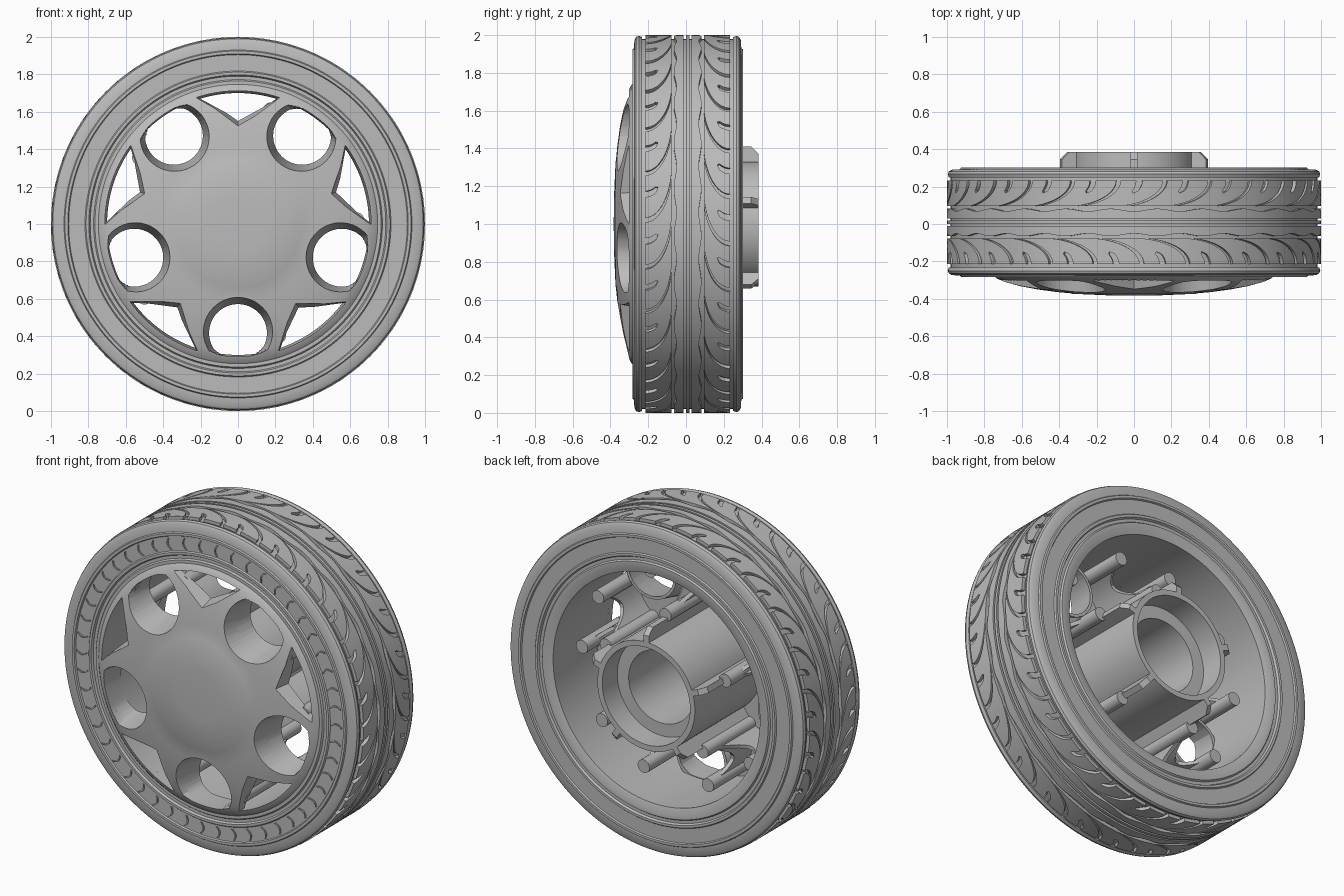
import bpy, bmesh
from math import sin, cos, pi, radians, hypot

cube = bpy.data.objects.get("Cube")
if cube:
    bpy.data.objects.remove(cube)

grey = bpy.data.materials.new("plain_grey")
grey.use_nodes = True
grey.diffuse_color = (0.5, 0.5, 0.5, 1)
grey.node_tree.nodes["Principled BSDF"].inputs["Base Color"].default_value = (0.5, 0.5, 0.5, 1)

SEG = 144
SPOKES = [radians(90 + 72 * k) for k in range(5)]   # triangular windows
HOLES = [a + radians(36) for a in SPOKES]           # round windows


def pt(r, a, y):
    return (r * cos(a), y, 1 + r * sin(a))


def local(a, u, v, y):
    """u runs outward along angle a, v runs across it."""
    return (u * cos(a) - v * sin(a), y, 1 + u * sin(a) + v * cos(a))


def finish(name, bm, smooth=True):
    bmesh.ops.recalc_face_normals(bm, faces=bm.faces[:])
    mesh = bpy.data.meshes.new(name)
    bm.to_mesh(mesh)
    bm.free()
    mesh.materials.append(grey)
    ob = bpy.data.objects.new(name, mesh)
    bpy.context.collection.objects.link(ob)
    if smooth:
        shade(ob)
    return ob


def shade(ob):
    bpy.ops.object.select_all(action='DESELECT')
    ob.select_set(True)
    bpy.context.view_layer.objects.active = ob
    bpy.ops.object.shade_smooth_by_angle(angle=radians(30))


def revolve(name, profile):
    """Spin a closed (radius, y) outline about the axle."""
    bm = bmesh.new()
    rings = [[bm.verts.new(pt(r, 2 * pi * i / SEG, y)) for r, y in profile] for i in range(SEG)]
    n = len(profile)
    for i in range(SEG):
        a, b = rings[i], rings[(i + 1) % SEG]
        for j in range(n):
            k = (j + 1) % n
            if profile[j][0] or profile[k][0]:
                bm.faces.new((a[j], a[k], b[k], b[j]))
    bmesh.ops.remove_doubles(bm, verts=bm.verts[:], dist=1e-5)
    return finish(name, bm)


def loft(bm, a, b):
    """Solid between two matching outlines."""
    va, vb = [bm.verts.new(p) for p in a], [bm.verts.new(p) for p in b]
    bm.faces.new(va)
    bm.faces.new(vb[::-1])
    for i in range(len(va)):
        j = (i + 1) % len(va)
        bm.faces.new((va[i], vb[i], vb[j], va[j]))


def clamp(u, v, limit):
    f = min(1, limit / hypot(u, v))
    return u * f, v * f


def round_outline(a, rad, y, limit):
    pts = [clamp(0.583 + rad * cos(2 * pi * i / 48), rad * sin(2 * pi * i / 48), limit) for i in range(48)]
    return [local(a, u, v, y) for u, v in pts]


def triangle_outline(a, y):
    grow = 0.3 * (y + 0.33)
    half = radians(18.7) - grow * 0.8
    pts = [(0.53 + grow, 0)]
    pts += [(0.712 * cos(t), 0.712 * sin(t)) for t in [half * (i / 6 - 1) for i in range(13)]]
    return [local(a, u, v, y) for u, v in pts]


def cut(ob, cutter):
    mod = ob.modifiers.new("windows", 'BOOLEAN')
    mod.object = cutter
    mod.solver = 'EXACT'
    bpy.context.view_layer.objects.active = ob
    bpy.ops.object.modifier_apply(modifier=mod.name)
    shade(ob)


# Tyre carcass and rim barrel
side = [(0.74, -0.28), (0.765, -0.28), (0.772, -0.27), (0.79, -0.27), (0.797, -0.283),
        (0.812, -0.283), (0.818, -0.275), (0.905, -0.275), (0.91, -0.284), (0.925, -0.284),
        (0.93, -0.276), (0.975, -0.273), (0.99, -0.264), (0.996, -0.25), (0.99, -0.232), (0.98, -0.232)]
back = [(r, 0.017 - y) for r, y in reversed(side)]
revolve("tyre_and_rim", [(0.712, -0.26)] + side + back + [(0.70, 0.285), (0.712, 0)])

# Domed wheel face with its windows
dome = revolve("wheel_face", [(0, -0.383), (0.15, -0.381), (0.33, -0.373), (0.335, -0.371), (0.42, -0.363),
                              (0.52, -0.349), (0.61, -0.332), (0.69, -0.31), (0.735, -0.291), (0.752, -0.275),
                              (0.74, -0.26), (0, -0.26)])
bm = bmesh.new()
for a in HOLES:
    loft(bm, round_outline(a, 0.2, -0.27, 0.72), round_outline(a, 0.172, -0.15, 0.72))
sleeves = finish("window_sleeves", bm)
bm = bmesh.new()
for a in HOLES:
    loft(bm, round_outline(a, 0.205, -0.45, 0.708), round_outline(a, 0.138, -0.05, 0.708))
for a in SPOKES:
    loft(bm, triangle_outline(a, -0.45), triangle_outline(a, -0.2))
cutter = finish("window_cutter", bm, False)
cutter.hide_render = True
cut(dome, cutter)
cut(sleeves, cutter)
bpy.data.objects.remove(cutter)

# Hub tube, stepped inside
revolve("hub_tube", [(0.33, -0.3), (0.33, 0.385), (0.297, 0.385), (0.297, 0.24), (0.22, 0.24),
                     (0.22, -0.2), (0, -0.2), (0, -0.3)])

# Fins on the hub
bm = bmesh.new()
fin = [(0.31, -0.28), (0.41, -0.28), (0.41, 0.345), (0.37, 0.385), (0.31, 0.385)]
for a in SPOKES:
    loft(bm, [local(a, u, -0.018, y) for u, y in fin], [local(a, u, 0.018, y) for u, y in fin])
finish("hub_fins", bm)

# Pegs behind the wheel face
bm = bmesh.new()
spread = radians(16)
for a in SPOKES:
    for r, off, end in ((0.425, 0, 0.2), (0.635, spread, 0.1), (0.635, -spread, 0.1)):
        u, v = r * cos(off), r * sin(off)
        ring = [(u + 0.04 * cos(2 * pi * i / 24), v + 0.04 * sin(2 * pi * i / 24)) for i in range(24)]
        loft(bm, [local(a, p, q, -0.28) for p, q in ring], [local(a, p, q, end) for p, q in ring])
finish("pegs", bm)

# Webs between pegs, with a sagging rear edge
bm = bmesh.new()
for a in SPOKES:
    for s in (-1, 1):
        u1, v1 = 0.635 * cos(spread), s * 0.635 * sin(spread)
        inner, outer = [], []
        for i in range(13):
            t = i / 12
            bow = 0.018 * sin(pi * t)
            u, v = 0.425 + (u1 - 0.425) * t + bow, v1 * t - s * bow
            top = 0.17 - 0.1 * t - 0.2 * sin(pi * t)
            inner.append((u - 0.008, v + s * 0.008, top))
            outer.append((u + 0.008, v - s * 0.008, top))
        for i in range(12):
            quad = [inner[i], outer[i], outer[i + 1], inner[i + 1]]
            loft(bm, [local(a, u, v, -0.28) for u, v, y in quad], [local(a, u, v, y) for u, v, y in quad])
bmesh.ops.remove_doubles(bm, verts=bm.verts[:], dist=1e-5)
inside = [f for f in bm.faces if all(len(e.link_faces) > 2 for e in f.edges if abs(e.verts[0].co.y - e.verts[1].co.y) > 0.1)
          and sum(len(e.link_faces) > 2 for e in f.edges) > 3]
bmesh.ops.delete(bm, geom=inside, context='FACES_ONLY')
finish("peg_webs", bm)


# Raised tread pieces
def tread(bm, rows):
    """Lay a grid of (angle, y) points on the tread and drop a skirt from its border."""
    grid = [[bm.verts.new(pt(1, th, y)) for th, y in row] for row in rows]
    faces = []
    for p, q in zip(grid, grid[1:]):
        for j in range(len(p) - 1):
            faces.append(bm.faces.new((p[j], p[j + 1], q[j + 1], q[j])))
    rim = [e for e in {e for f in faces for e in f.edges} if len(e.link_faces) == 1]
    new = bmesh.ops.extrude_edge_only(bm, edges=rim)["geom"]
    for v in (g for g in new if isinstance(g, bmesh.types.BMVert)):
        v.co.x *= 0.975
        v.co.z = 1 + (v.co.z - 1) * 0.975


COUNT = 25
PITCH = 2 * pi / COUNT
bm = bmesh.new()
for start, way in ((-0.078, -1), (0.095, 1)):
    for n in range(COUNT):
        base = n * PITCH + (PITCH / 2 if way > 0 else 0)
        for part in (0, 1):
            rows = []
            for i in range(15):
                t = i / 14
                y = start + way * 0.137 * (0.25 * t + 0.75 * (1 - cos(t * pi / 2)))
                sweep = base - 0.23 * sin(t * pi / 2)
                notch = 0.016 if t > 0.7 else 0
                lo, mid, hi = sweep + 0.012, sweep + PITCH * 0.55, sweep + PITCH - 0.012
                a, b = (lo, mid - notch) if part == 0 else (mid + notch, hi)
                rows.append([(a + (b - a) * j / 4, y) for j in range(5)])
            tread(bm, rows)
finish("tread_blocks", bm)

# Wavy centre ribs and plain rib
bm = bmesh.new()
STEPS = COUNT * 10
for y0, y1, way in ((-0.058, -0.012, -1), (0.03, 0.075, 1)):
    rows = []
    for i in range(STEPS + 1):
        th = 2 * pi * i / STEPS
        wave = 0.007 * sin(COUNT * th + (pi if way > 0 else 0))
        rows.append([(th, y0 + (wave if way < 0 else 0)), (th, y1 + (wave if way > 0 else 0))])
    tread(bm, rows)
tread(bm, [[(2 * pi * i / SEG, 0.0), (2 * pi * i / SEG, 0.018)] for i in range(SEG + 1)])
finish("tread_ribs", bm)

# Curved ticks round the front sidewall
bm = bmesh.new()
for n in range(50):
    a = 2 * pi * n / 50
    steps = [i / 6 for i in range(7)]
    edge = [(0.828 + 0.067 * t, 0.016 * sin(pi * t)) for t in steps]
    outline = [(u, v - 0.004) for u, v in edge] + [(u, v + 0.004) for u, v in reversed(edge)]
    loft(bm, [local(a, u, v, -0.274) for u, v in outline], [local(a, u, v, -0.282) for u, v in outline])
finish("sidewall_ticks", bm)
